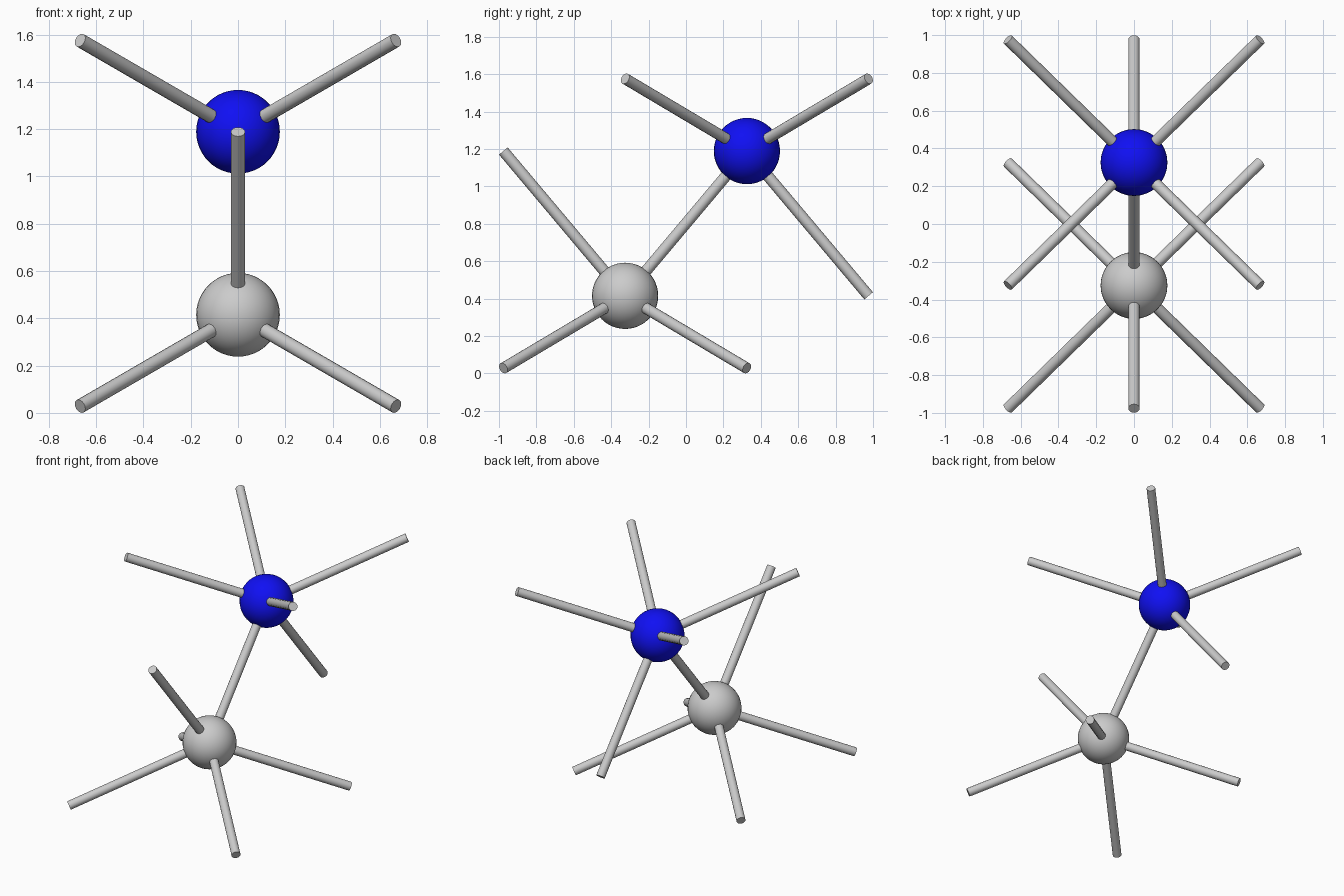
import bpy
from mathutils import Vector

if "Cube" in bpy.data.objects:
    bpy.data.objects.remove(bpy.data.objects["Cube"])

DX, DY, DZ = 0.668, 0.651, 0.387   # bond offsets along each axis
MID_Z = 0.802
ATOM_R, ROD_R = 0.177, 0.03

blue = bpy.data.materials.new("blue")
blue.diffuse_color = (0.005, 0.005, 0.9, 1)
blue.use_nodes = True
blue.node_tree.nodes["Principled BSDF"].inputs["Base Color"].default_value = blue.diffuse_color


def atom(name, centre, material=None):
    bpy.ops.mesh.primitive_uv_sphere_add(segments=32, ring_count=24, radius=ATOM_R, location=centre)
    ob = bpy.context.object
    ob.name = name
    bpy.ops.object.shade_smooth()
    if material:
        ob.data.materials.append(material)


def rod(name, start, end):
    d = end - start
    bpy.ops.mesh.primitive_cylinder_add(vertices=16, radius=ROD_R, depth=d.length,
                                        location=(start + end) / 2,
                                        rotation=d.to_track_quat('Z', 'Y').to_euler())
    bpy.context.object.name = name
    bpy.ops.object.shade_smooth_by_angle()


# Two atoms, each the half-turn copy of the other about the x axis
centres = {}
for s, name, mat in ((-1, "grey", None), (1, "blue", blue)):
    c = Vector((0, s * DY / 2, MID_Z + s * DZ))
    centres[name] = c
    atom(name + "_ball", c, mat)
    # Four splayed rods, away from the other atom
    for sx in (-1, 1):
        for sy in (-1, 1):
            side = "left" if sx < 0 else "right"
            end = "front" if sy < 0 else "back"
            rod(f"{name}_rod_{end}_{side}", c, c + Vector((sx * DX, sy * DY, s * DZ)))
    # Outer rod in the centre plane
    rod(f"{name}_rod_outer", c, c + Vector((0, s * DY, -s * 2 * DZ)))

# Rod joining the two atoms
rod("joining_rod", centres["grey"], centres["blue"])
